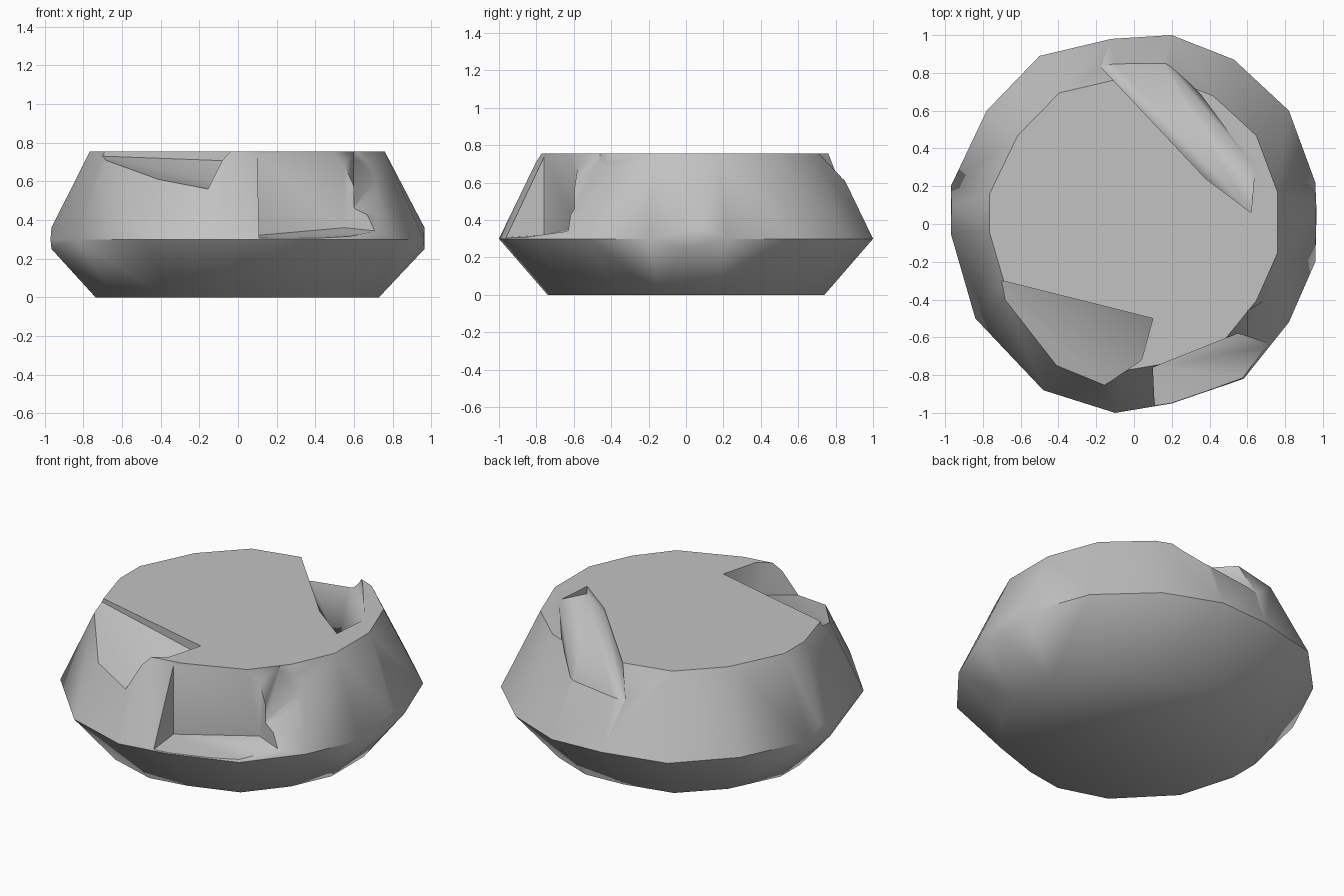
import bpy, bmesh, math
from mathutils import Vector

cube = bpy.data.objects.get("Cube")
if cube:
    bpy.data.objects.remove(cube)

# One stone material
stone = bpy.data.materials.new("grey stone")
stone.use_nodes = True
stone.diffuse_color = (0.54, 0.54, 0.54, 1)
stone.node_tree.nodes["Principled BSDF"].inputs["Base Color"].default_value = stone.diffuse_color


def hull_object(name, points):
    """Convex solid around a list of points."""
    bm = bmesh.new()
    for p in points:
        bm.verts.new(p)
    res = bmesh.ops.convex_hull(bm, input=bm.verts[:])
    loose = [g for g in res["geom_interior"] if isinstance(g, bmesh.types.BMVert)]
    bmesh.ops.delete(bm, geom=loose, context='VERTS')
    bmesh.ops.dissolve_limit(bm, angle_limit=math.radians(3), verts=bm.verts[:], edges=bm.edges[:])
    bmesh.ops.recalc_face_normals(bm, faces=bm.faces[:])
    mesh = bpy.data.meshes.new(name)
    bm.to_mesh(mesh)
    bm.free()
    obj = bpy.data.objects.new(name, mesh)
    bpy.context.collection.objects.link(obj)
    return obj


def cut(body, footprint):
    """Remove everything above a sloping floor, given as (x, y, floor height)."""
    pts = [Vector(p) for p in footprint]
    cutter = hull_object("notch_cutter", pts + [Vector((p.x, p.y, 1.2)) for p in pts])
    cutter.hide_render = True
    mod = body.modifiers.new("notch", 'BOOLEAN')
    mod.operation, mod.solver, mod.object = 'DIFFERENCE', 'EXACT', cutter
    bpy.context.view_layer.objects.active = body
    bpy.ops.object.modifier_apply(modifier=mod.name)
    bpy.data.objects.remove(cutter)


# Boulder body: widest outline at the waist, narrower flat base and top
waist = [(.2, 1), (-.12, .98), (-.5, .89), (-.78, .6), (-.97, .2), (-.97, -.05),
         (-.84, -.5), (-.48, -.88), (-.1, -1), (.2, -.95), (.58, -.82), (.82, -.52),
         (.96, -.2), (.96, .22), (.82, .6), (.53, .87)]
points = []
for x, y in waist:
    points += [(x * .76, y * .74, 0), (x, y, .3), (x * .79, y * .78, .755)]
points += [(s * .965, y, z) for s in (-1, 1) for y, z in ((.1, .36), (0, .25))]
body = hull_object("boulder", points)

# Front shelf, sloping from just under the top down to its outer rim
cut(body, [(-.7, -.3, .73), (.1, -.5, .7), (.04, -.72, .56), (-.18, -.87, .56),
           (-.5, -.82, .65), (-.72, -.62, .67)])
# Shallow groove with one steep wall, deepening toward the back rim
cut(body, [(-.24, .9, .56), (.38, .24, .72), (.62, .06, .71), (.64, .3, .76),
           (.36, .68, .76), (.12, .92, .6)])
# Front cliff and corner chip
cut(body, [(.1, -.76, .32), (.55, -.58, .36), (.74, -.64, .34), (.8, -1, .29), (.12, -1.2, .29)])
cut(body, [(.6, -.46, .72), (.74, -.38, .64), (1.1, -.42, .3), (.8, -.8, .32), (.6, -.6, .46)])

# Finish: one colour, soft shading with crisp breaks at the waist and cuts
body.data.materials.clear()
body.data.materials.append(stone)
for face in body.data.polygons:
    face.material_index = 0
for o in bpy.context.selected_objects:
    o.select_set(False)
body.select_set(True)
bpy.context.view_layer.objects.active = body
bpy.ops.object.shade_smooth_by_angle(angle=math.radians(56))
